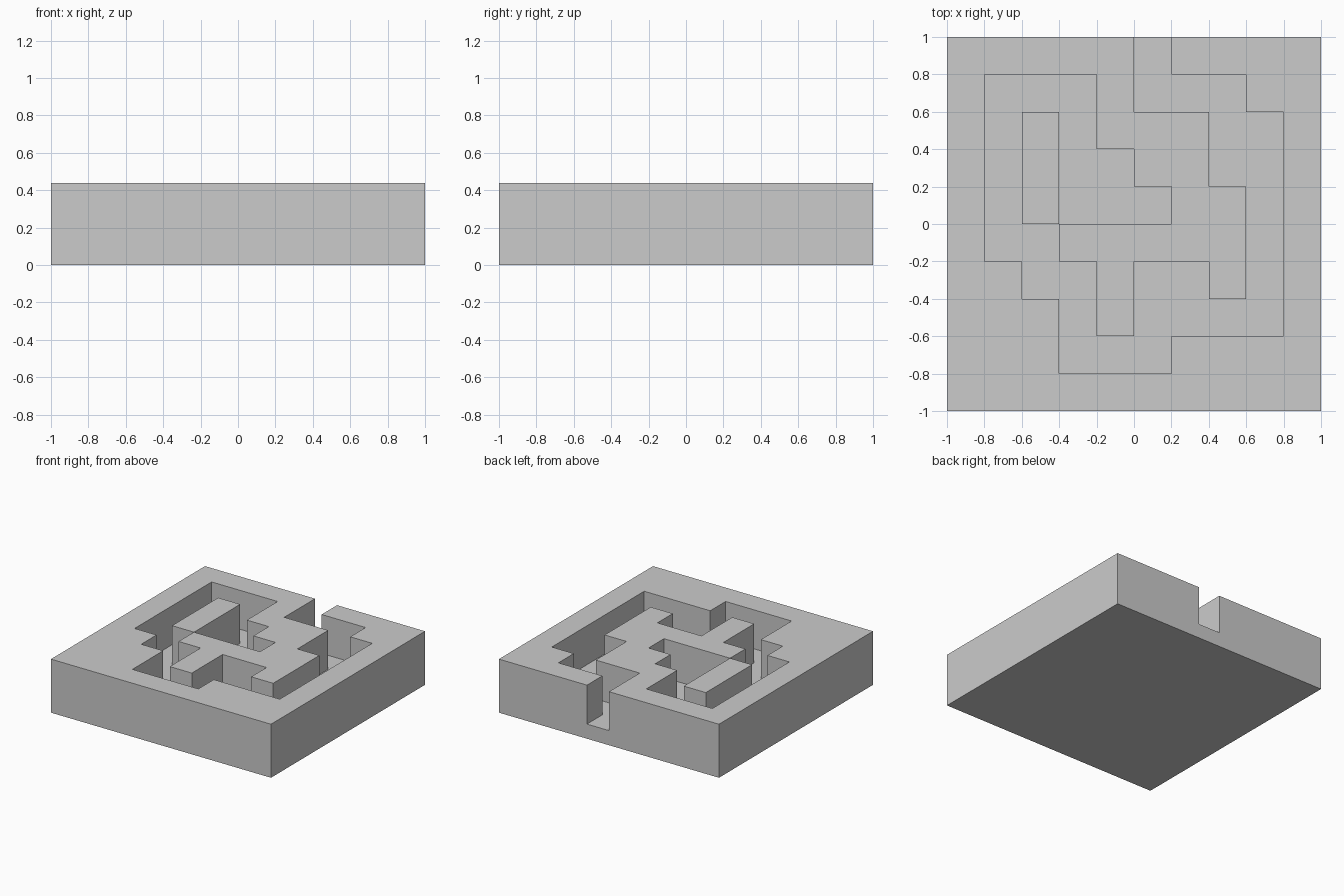
import bpy
import bmesh

if "Cube" in bpy.data.objects:
    bpy.data.objects.remove(bpy.data.objects["Cube"])

# Plan of the maze seen from above (back row first): '#' = wall, '.' = sunken path
PLAN = [
    "#####.####",
    "#...#...##",
    "#.#.###..#",
    "#.#..##..#",
    "#.#...##.#",
    "#..#####.#",
    "##..#..#.#",
    "###.#....#",
    "###...####",
    "##########",
]
N = len(PLAN)
CELL = 2.0 / N
LEVELS = [0.0, 0.12, 0.44]      # underside, path floor, wall top


def height_level(c, r):
    """Index of the top level of a plan cell; 0 outside the block."""
    if not (0 <= c < N and 0 <= r < N):
        return 0
    return 2 if PLAN[N - 1 - r][c] == "#" else 1


bm = bmesh.new()


def quad(*pts):
    bm.faces.new([bm.verts.new((x * CELL - 1, y * CELL - 1, LEVELS[k]))
                  for x, y, k in pts])


for r in range(N):
    for c in range(N):
        h = height_level(c, r)
        corners = [(c, r), (c + 1, r), (c + 1, r + 1), (c, r + 1)]
        # top surface and underside
        quad(*[(x, y, h) for x, y in corners])
        quad(*[(x, y, 0) for x, y in reversed(corners)])
        # vertical faces wherever the neighbour is lower
        for i, (dc, dr) in enumerate([(0, -1), (1, 0), (0, 1), (-1, 0)]):
            a, b = corners[i], corners[(i + 1) % 4]
            for k in range(height_level(c + dc, r + dr), h):
                quad((*a, k), (*b, k), (*b, k + 1), (*a, k + 1))

bmesh.ops.remove_doubles(bm, verts=bm.verts[:], dist=1e-4)

mesh = bpy.data.meshes.new("maze_block")
bm.to_mesh(mesh)
bm.free()
bpy.context.collection.objects.link(bpy.data.objects.new("maze_block", mesh))
